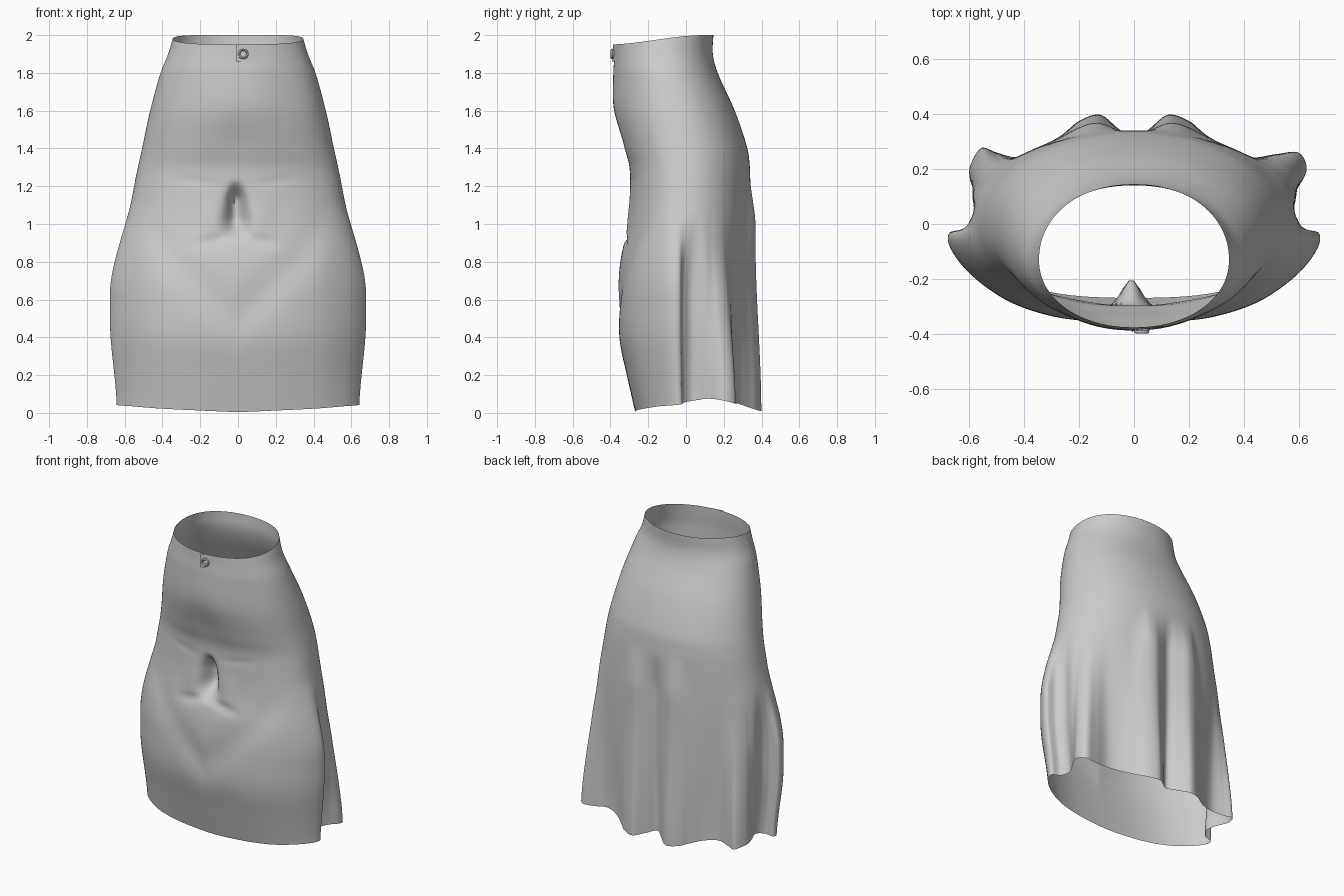
import bpy, bmesh, math
from mathutils import Vector

if "Cube" in bpy.data.objects:
    bpy.data.objects.remove(bpy.data.objects["Cube"])

# Body profile: z, half width, front y, back y, y of widest line
PROFILE = [
    (0.00, 0.580, -0.265, 0.340, 0.00), (0.20, 0.590, -0.310, 0.340, 0.00),
    (0.40, 0.600, -0.352, 0.340, 0.00), (0.60, 0.600, -0.358, 0.340, 0.00),
    (0.80, 0.597, -0.345, 0.340, 0.00), (1.00, 0.585, -0.308, 0.340, 0.00),
    (1.20, 0.550, -0.298, 0.342, 0.00), (1.30, 0.530, -0.303, 0.338, 0.00),
    (1.40, 0.508, -0.332, 0.325, -0.01), (1.60, 0.465, -0.384, 0.258, -0.05),
    (1.80, 0.410, -0.385, 0.168, -0.10), (1.90, 0.370, -0.378, 0.142, -0.12),
    (2.00, 0.340, -0.375, 0.145, -0.12)]

# Draped hem, back centre to front centre: x, y, matching body angle, hem height
HEM = [
    (0.00, 0.305, 90, 0.04), (0.06, 0.350, 84, 0.025), (0.125, 0.398, 77, 0.01),
    (0.20, 0.375, 69, 0.015), (0.255, 0.33, 62, 0.03), (0.33, 0.275, 54, 0.05),
    (0.42, 0.242, 46, 0.06), (0.52, 0.255, 39, 0.05), (0.60, 0.26, 32, 0.05),
    (0.63, 0.20, 25, 0.065), (0.595, 0.12, 17, 0.075), (0.57, 0.04, 9, 0.065),
    (0.60, -0.01, 2, 0.055), (0.66, -0.025, -6, 0.045), (0.652, -0.07, -15, 0.04),
    (0.58, -0.138, -28, 0.035), (0.46, -0.203, -43, 0.025), (0.33, -0.241, -57, 0.018),
    (0.19, -0.261, -72, 0.012), (0.00, -0.268, -90, 0.005)]


def smooth(a, b, x):
    t = min(1, max(0, (x - a) / (b - a)))
    return t * t * (3 - 2 * t)


def gauss(x, s):
    return math.exp(-(x / s) ** 2)


def profile(z):
    """Hermite interpolation of the body profile."""
    P = PROFILE
    z = min(2, max(0, z))
    i = max(k for k in range(len(P) - 1) if P[k][0] <= z)
    h = P[i + 1][0] - P[i][0]
    t = (z - P[i][0]) / h

    def slope(k, c):
        a, b = P[max(k - 1, 0)], P[min(k + 1, len(P) - 1)]
        return (b[c] - a[c]) / (b[0] - a[0])
    out = []
    for c in range(1, 5):
        p, q = P[i][c], P[i + 1][c]
        m, n = slope(i, c) * h, slope(i + 1, c) * h
        out.append((2*t**3 - 3*t*t + 1) * p + (t**3 - 2*t*t + t) * m
                   + (3*t*t - 2*t**3) * q + (t**3 - t*t) * n)
    return out


def half_hem(steps):
    """Catmull-Rom through the hem points."""
    first, last = HEM[1], HEM[-2]
    pts = [(-first[0], first[1], 180 - first[2], first[3])] + HEM
    pts.append((-last[0], last[1], -180 - last[2], last[3]))
    out = []
    for i in range(1, len(pts) - 2):
        a, b, c, d = pts[i - 1:i + 3]
        for s in range(steps):
            t = s / steps
            out.append([0.5 * (2*q + (r - p)*t + (2*p - 5*q + 4*r - w)*t*t
                               + (3*q - p - 3*r + w)*t**3)
                        for p, q, r, w in zip(a, b, c, d)])
    out.append(list(HEM[-1]))
    return out


def body_point(ang, z):
    hw, front, back, cy = profile(z)
    c, s = math.cos(ang), math.sin(ang)
    e = 0.95 if s > 0 else 0.97 - 0.10 * smooth(1.7, 1.25, z)
    x = hw * math.copysign(abs(c) ** 0.95, c)
    y = cy + abs(s) ** e * ((back - cy) if s > 0 else (front - cy))
    return x, y, front


def front_detail(x, z):
    """Inward offset of the front: crotch pinch, V drape, wrinkles and fly dip."""
    ax = abs(x + 0.01)
    width = 0.03 + 0.13 * max(0, 1.2 - z)
    d = 0.10 * smooth(1.24, 1.12, z) * smooth(0.89, 1.04, z) * gauss(ax, width)
    d -= 0.008 * gauss(ax - 0.13, 0.06) * gauss(z - 1.03, 0.1)       # folds beside pinch
    d += 0.012 * gauss(z - 0.93 + 0.15 * ax, 0.03) * gauss(ax - 0.12, 0.09)
    d += 0.014 * gauss(z - 0.50 - 0.95 * ax, 0.13) * smooth(0.55, 0.3, ax)
    d += 0.004 * gauss(z - 1.20 - 0.12 * ax, 0.022) * gauss(ax - 0.2, 0.1)
    d += 0.010 * gauss(x, 0.10) * gauss(z - 1.45, 0.15)
    d += 0.008 * gauss(ax - 0.25, 0.12) * gauss(z - 1.62, 0.2)
    return d


def skirt_point(h, side, v):
    hx, hy, deg, hz = h
    ang = math.radians(deg)
    top_y = body_point(ang, 2)[1]
    top_z = 2 - 0.05 * smooth(0.10, -0.42, top_y)
    z = hz + (top_z - hz) * v
    x, y, front = body_point(ang, z)
    k = smooth(58, 74, deg)                          # centre back folds start higher
    w = smooth(1.13 + 0.17 * k, 0.62 + 0.36 * k, z)
    rear = smooth(8, 22, deg)                        # rear folds flare down to the hem
    w *= 1 - rear * (1 - k * 0.4) * 0.75 * smooth(0.0, 0.9, z)
    sx = 0.965 + 0.055 * smooth(0, 0.5, z)
    sx += (1 - sx) * rear
    if side < 0:                                     # left rear fold sits further back
        wing = gauss(deg - 30, 9)
        hx, hy = hx - 0.045 * wing, hy + 0.018 * wing
    dy = hy * (front / -0.265) if hy < 0 else hy
    x, y = x + (hx * sx - x) * w, y + (dy - y) * w
    x *= side
    if deg < -20:
        y += front_detail(x, z) * smooth(-20, -40, deg)
    return x, y, z


def make_object(name, bm, angle=60):
    bmesh.ops.recalc_face_normals(bm, faces=bm.faces)
    me = bpy.data.meshes.new(name)
    bm.to_mesh(me)
    bm.free()
    ob = bpy.data.objects.new(name, me)
    bpy.context.collection.objects.link(ob)
    bpy.ops.object.select_all(action='DESELECT')
    ob.select_set(True)
    bpy.context.view_layer.objects.active = ob
    bpy.ops.object.shade_smooth_by_angle(angle=math.radians(angle))
    return ob


def grid_faces(bm, rows, closed):
    n = len(rows[0])
    for a, b in zip(rows, rows[1:]):
        for i in range(n if closed else n - 1):
            j = (i + 1) % n
            bm.faces.new((a[i], a[j], b[j], b[i]))


# Skirt: one open cloth tube
half = half_hem(11)
ring = [(h, 1) for h in half] + [(h, -1) for h in half[-2:0:-1]]
bm = bmesh.new()
ROWS = 130
grid_faces(bm, [[bm.verts.new(skirt_point(h, s, r / ROWS)) for h, s in ring]
                for r in range(ROWS + 1)], True)
make_object("skirt", bm)

# Fly flap overlapping the front of the waistband
bm = bmesh.new()
rows = []
for r in range(7):
    row = []
    for c in range(9):
        x = -0.01 + 0.12 * c / 8
        z = 1.86 + 0.09 * r / 6
        hw, front, back, cy = profile(z)
        y = cy + (front - cy) * math.sqrt(1 - (x / hw) ** 2)
        row.append(bm.verts.new((x, y - 0.008 * (1 - c / 8) - 0.002, z)))
    rows.append(row)
grid_faces(bm, rows, False)
make_object("fly_flap", bm)

# Button: turned profile with a raised rim, facing the front
bm = bmesh.new()
rows = []
for rad, dep in [(0.002, -0.006), (0.016, -0.006), (0.021, -0.011), (0.027, -0.008),
                 (0.028, 0.0), (0.024, 0.006)]:
    rows.append([bm.verts.new(Vector((0.028 + rad * math.cos(a), -0.388 + dep,
                                      1.9 + rad * math.sin(a))))
                 for a in (2 * math.pi * k / 24 for k in range(24))])
grid_faces(bm, rows, True)
bm.faces.new(rows[0])
bm.faces.new(rows[-1])
make_object("button", bm, 40)
